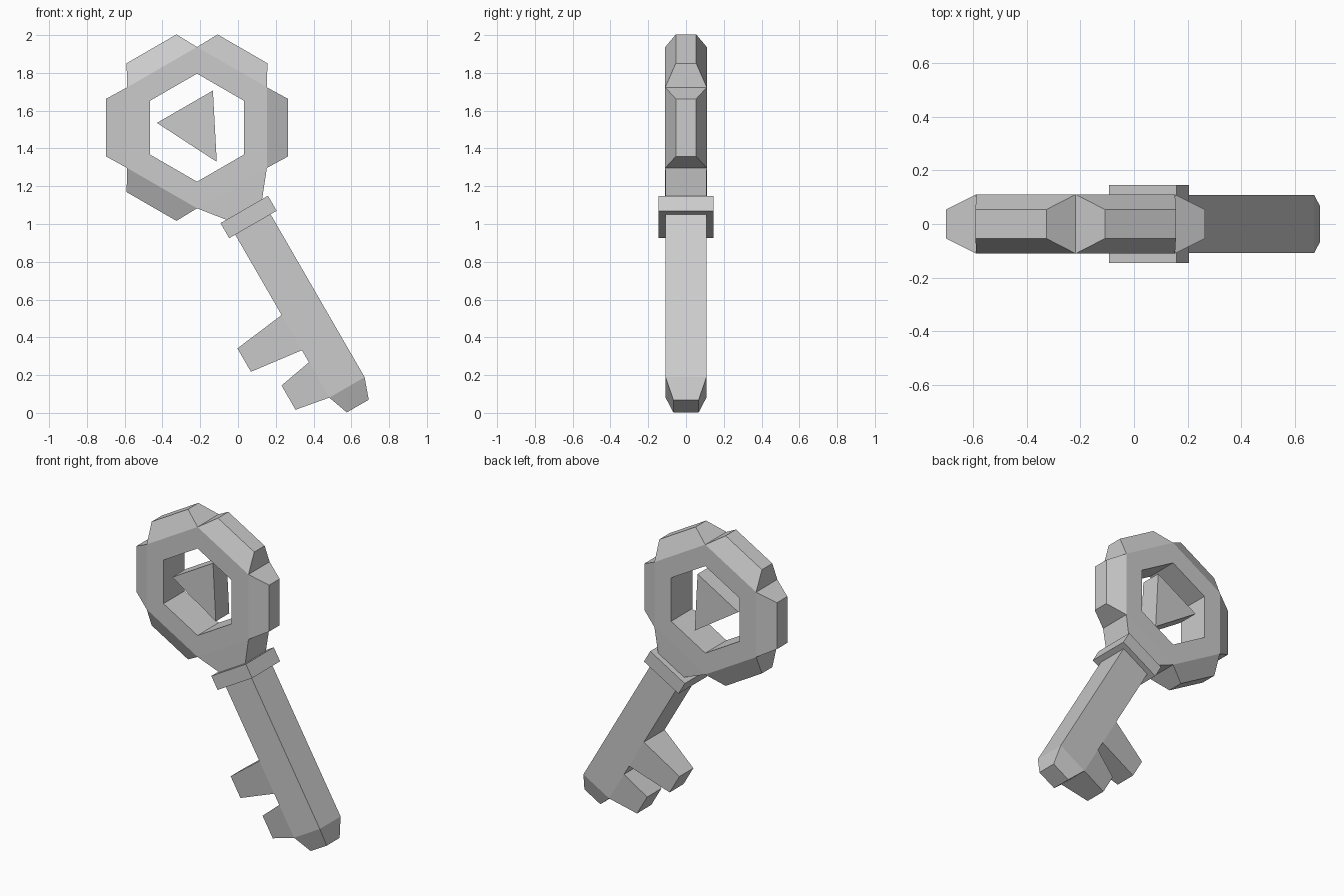
import bpy, bmesh
from math import sin, cos, radians
from mathutils import Vector

if "Cube" in bpy.data.objects:
    bpy.data.objects.remove(bpy.data.objects["Cube"])

# Built upright (bow centre at origin, shaft along -z), then tilted 30 degrees
ORIGIN, TILT = (-0.217, 0, 1.51), (0, radians(-30), 0)


def prism(pts, hy):
    """Extrude an xz outline from -hy to +hy."""
    bm = bmesh.new()
    a = [bm.verts.new((x, -hy, z)) for x, z in pts]
    b = [bm.verts.new((x, hy, z)) for x, z in pts]
    n = len(pts)
    bm.faces.new(a)
    bm.faces.new(b[::-1])
    sides = [bm.faces.new((a[i], b[i], b[(i + 1) % n], a[(i + 1) % n])) for i in range(n)]
    bmesh.ops.recalc_face_normals(bm, faces=bm.faces[:])
    return bm, sides


def grow(bm, face, dist, in_t, in_y):
    """Extrude a side face outward, narrowing it lengthwise and in depth."""
    face.normal_update()
    n = face.normal.copy()
    f = bmesh.ops.extrude_discrete_faces(bm, faces=[face])["faces"][0]
    c = f.calc_center_median()
    for v in f.verts:
        off = v.co - c
        y = Vector((0, off.y, 0))
        t = off - y
        v.co += n * dist - t.normalized() * in_t - y.normalized() * in_y


def finish(bm, name):
    bmesh.ops.recalc_face_normals(bm, faces=bm.faces[:])
    me = bpy.data.meshes.new(name)
    bm.to_mesh(me)
    bm.free()
    ob = bpy.data.objects.new(name, me)
    ob.location, ob.rotation_euler = ORIGIN, TILT
    bpy.context.collection.objects.link(ob)
    return ob


# Bow: hexagonal ring with five bevelled lobes and a neck on the bottom side
bm = bmesh.new()
loops = []
for r, y in ((0.427, -0.11), (0.427, 0.11), (0.286, 0.11), (0.286, -0.11)):
    angles = [radians(-120 + 60 * k) for k in range(6)]
    loops.append([bm.verts.new((r * cos(t), y, r * sin(t))) for t in angles])
outer = []
for j in range(4):
    p, q = loops[j], loops[(j + 1) % 4]
    for i in range(6):
        k = (i + 1) % 6
        f = bm.faces.new((p[i], p[k], q[k], q[i]))
        if j == 0:
            outer.append(f)
bmesh.ops.recalc_face_normals(bm, faces=bm.faces[:])
grow(bm, outer[0], 0.135, 0.108, 0.003)
for f in outer[1:]:
    grow(bm, f, 0.112, 0.061, 0.056)
finish(bm, "bow")

# Floating triangle inside the bow
bm, _ = prism([(-0.171, 0.128), (0.171, 0.128), (0, -0.209)], 0.07)
finish(bm, "triangle_gem")

# Collar between bow and shaft
bm, _ = prism([(-0.145, -0.5), (0.145, -0.5), (0.145, -0.592), (-0.145, -0.592)], 0.145)
finish(bm, "collar")

# Shaft with two tapered teeth on one side and a bevelled tip
W = 0.108
left = [-1.588, -1.372, -1.298, -1.083]
bm, sides = prism([(-W, -0.58), (W, -0.58), (W, left[0])] + [(-W, z) for z in left], W)
grow(bm, sides[2], 0.114, 0.041, 0.041)
grow(bm, sides[3], 0.187, 0.034, 0.034)
grow(bm, sides[5], 0.291, 0.036, 0.036)
finish(bm, "shaft")
